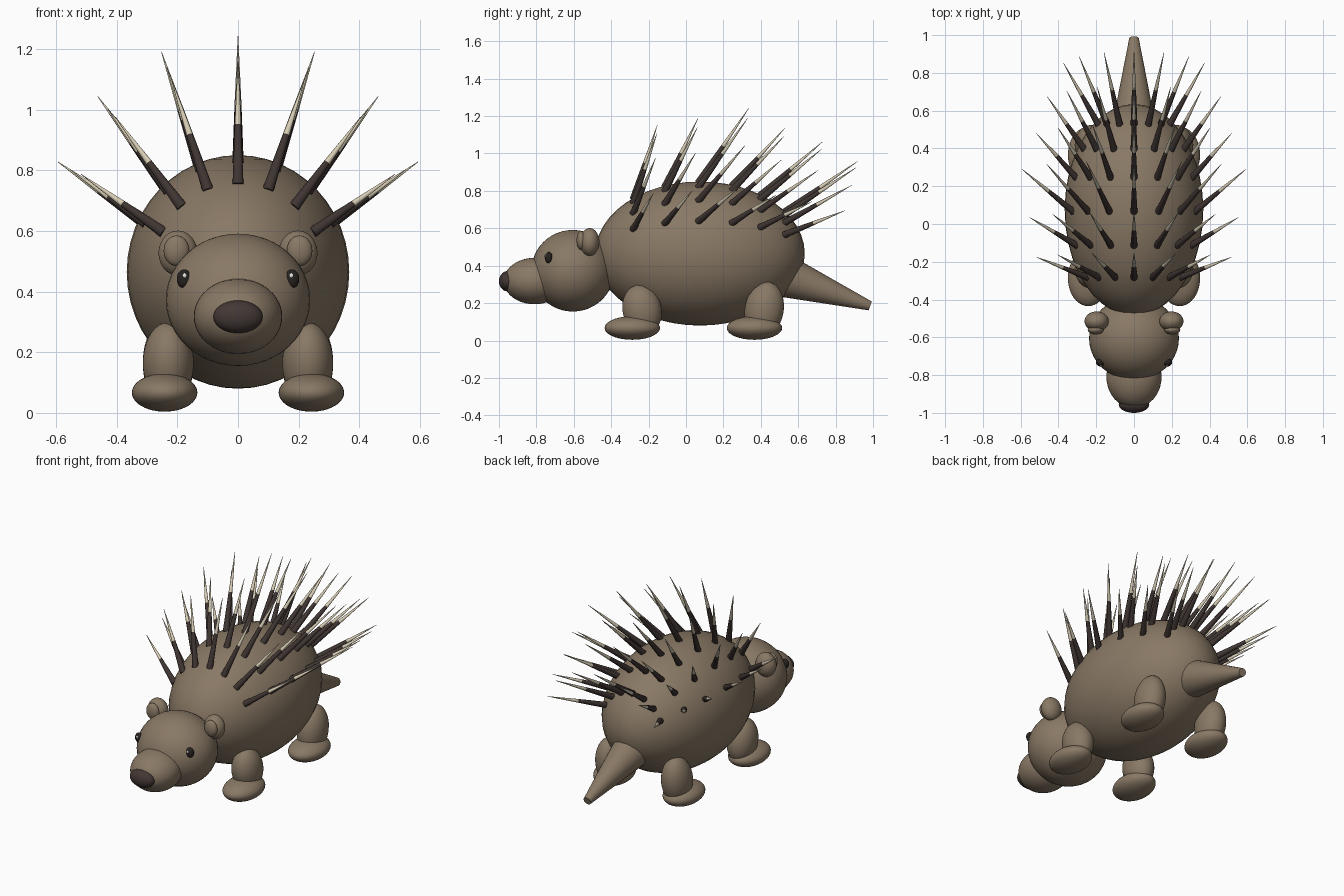
import bpy
import math
from mathutils import Vector, Matrix

cube = bpy.data.objects.get("Cube")
if cube:
    bpy.data.objects.remove(cube, do_unlink=True)


def material(name, color):
    m = bpy.data.materials.new(name)
    m.use_nodes = True
    m.diffuse_color = (*color, 1)
    m.node_tree.nodes["Principled BSDF"].inputs["Base Color"].default_value = (*color, 1)
    return m


FUR = material("brown fur", (0.25, 0.19, 0.13))
DARK = material("dark quill brown", (0.05, 0.036, 0.032))
NOSE = material("nose brown", (0.055, 0.038, 0.035))
EYE = material("eye black", (0.02, 0.016, 0.014))
CREAM = material("quill cream", (0.68, 0.61, 0.46))
GLINT = material("eye glint", (0.8, 0.8, 0.78))


def finish(name, *mats):
    ob = bpy.context.object
    ob.name = name
    for m in mats:
        ob.data.materials.append(m)
    bpy.ops.object.shade_smooth_by_angle(angle=math.radians(40))
    return ob


def ball(name, center, radii, mat, tilt=0):
    bpy.ops.mesh.primitive_uv_sphere_add(segments=40, ring_count=24, location=center,
                                         rotation=(math.radians(tilt), 0, 0))
    bpy.context.object.scale = radii
    return finish(name, mat)


def cone(name, start, end, r1, r2, mat, sides):
    start, end = Vector(start), Vector(end)
    axis = end - start
    bpy.ops.mesh.primitive_cone_add(vertices=sides, radius1=r1, radius2=r2, depth=axis.length,
                                    location=(start + end) / 2,
                                    rotation=axis.to_track_quat("Z", "Y").to_euler())
    return finish(name, mat)


# Body, head and tail
BODY = Vector((0, 0.075, 0.465))
RADII = Vector((0.367, 0.56, 0.385))
ball("body", BODY, RADII, FUR)
ball("head", (0, -0.605, 0.373), (0.238, 0.222, 0.218), FUR)
ball("snout", (0, -0.81, 0.318), (0.146, 0.165, 0.124), FUR)
ball("nose", (0, -0.955, 0.317), (0.081, 0.045, 0.054), NOSE)
cone("tail", (0, 0.52, 0.347), (0, 0.985, 0.185), 0.116, 0.025, FUR, 32)

# Paired face parts and legs
for side, s in (("left", 1), ("right", -1)):
    ball(side + "_ear", (s * 0.198, -0.515, 0.527), (0.064, 0.052, 0.074), FUR)
    ball(side + "_inner_ear", (s * 0.203, -0.56, 0.535), (0.042, 0.025, 0.05), FUR)
    ball(side + "_eye", (s * 0.178, -0.733, 0.442), (0.024, 0.02, 0.031), EYE)
    ball(side + "_eye_glint", (s * 0.176, -0.753, 0.453), (0.007, 0.005, 0.008), GLINT)
    for end, y, height, tilt in (("front", -0.235, 0.135, 12), ("hind", 0.418, 0.15, -10)):
        ball(f"{end}_{side}_leg", (s * 0.23, y, 0.165), (0.084, 0.104, height), FUR, tilt)
        ball(f"{end}_{side}_foot", (s * 0.242, y - 0.052, 0.067), (0.108, 0.148, 0.063), FUR)

# Quills: rows along the back, fanned across it, leaning further back toward the tail
rows = ((-0.28, 0.41), (-0.11, 0.4), (0.07, 0.475), (0.25, 0.415), (0.4, 0.435), (0.53, 0.47))
for r, (y, length) in enumerate(rows):
    girth = math.sqrt(1 - ((y - BODY.y) / RADII.y) ** 2)
    lean = math.radians(18 + (y + 0.28) * 46)
    for k in range(-3, 4):
        around = math.radians(21 * k)
        base = Vector((RADII.x * girth * math.sin(around), y,
                       BODY.z + RADII.z * girth * math.cos(around)))
        fan = around * 0.87
        axis = Vector((math.sin(fan) * math.cos(lean), math.sin(lean),
                       math.cos(fan) * math.cos(lean)))
        reach = length * (1 - 0.17 * (k / 3) ** 2)
        root = base - axis * 0.01
        middle = base + axis * reach * 0.48
        tip = base + axis * reach
        cone(f"quill_{r + 1}_{k + 4}", root, middle, 0.019, 0.011, DARK, 10)
        cone(f"quill_tip_{r + 1}_{k + 4}", middle, tip, 0.011, 0.001, CREAM, 10)
